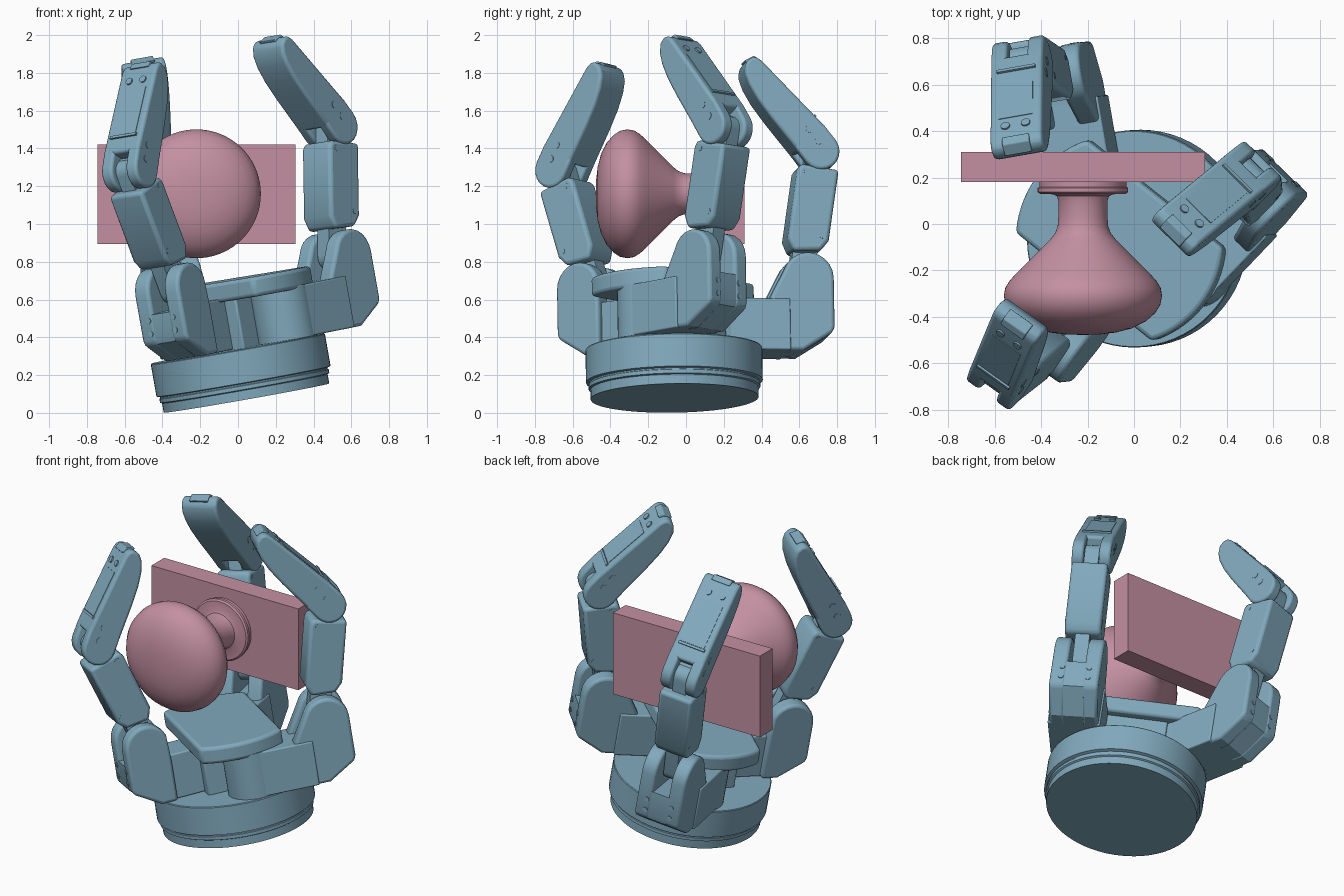
import bpy, bmesh, math
from mathutils import Matrix, Vector

if "Cube" in bpy.data.objects:
    bpy.data.objects.remove(bpy.data.objects["Cube"])

def material(name, rgb):
    m = bpy.data.materials.new(name)
    m.diffuse_color = (*rgb, 1)
    m.use_nodes = True
    m.node_tree.nodes["Principled BSDF"].inputs["Base Color"].default_value = m.diffuse_color
    return m

BLUE = material("blue_grey", (0.22, 0.40, 0.51))
PINK = material("dusty_pink", (0.55, 0.28, 0.36))
T, R = Matrix.Translation, Matrix.Rotation

def finish(bm, name, frame, mat, bevel=0.0, segs=3):
    bmesh.ops.recalc_face_normals(bm, faces=bm.faces)
    me = bpy.data.meshes.new(name)
    bm.to_mesh(me)
    bm.free()
    me.materials.append(mat)
    ob = bpy.data.objects.new(name, me)
    bpy.context.collection.objects.link(ob)
    ob.matrix_world = frame
    bpy.ops.object.select_all(action='DESELECT')
    ob.select_set(True)
    bpy.context.view_layer.objects.active = ob
    bpy.ops.object.shade_smooth_by_angle(angle=math.radians(32))
    if bevel:
        b = ob.modifiers.new("Bevel", 'BEVEL')
        b.width, b.segments, b.limit_method = bevel, segs, 'ANGLE'
        b.angle_limit = math.radians(35)
    return ob

def prism(name, pts, width, frame, mat=BLUE, bevel=0.0, y=0.0):
    """Profile in local x-z, extruded along local y about y."""
    bm = bmesh.new()
    f = bm.faces.new([bm.verts.new((a, y - width / 2, b)) for a, b in pts])
    new = bmesh.ops.extrude_face_region(bm, geom=[f])['geom']
    bmesh.ops.translate(bm, verts=[v for v in new if isinstance(v, bmesh.types.BMVert)],
                        vec=(0, width, 0))
    return finish(bm, name, frame, mat, bevel)

def lathe(name, prof, frame, mat=BLUE, n=64):
    """(radius, height) profile spun round local z; zero radius closes it."""
    bm = bmesh.new()
    vs = [bm.verts.new((r, 0, h)) for r, h in prof]
    es = [bm.edges.new(p) for p in zip(vs, vs[1:])]
    bmesh.ops.spin(bm, geom=vs + es, cent=(0, 0, 0), axis=(0, 0, 1),
                   angle=2 * math.pi, steps=n)
    bmesh.ops.remove_doubles(bm, verts=bm.verts, dist=1e-4)
    return finish(bm, name, frame, mat)

def arc(cx, cy, r, a0, a1, n=10):
    return [(cx + r * math.cos(math.radians(a0 + (a1 - a0) * i / n)),
             cy + r * math.sin(math.radians(a0 + (a1 - a0) * i / n))) for i in range(n + 1)]

def rect(x0, x1, z0, z1):
    return [(x0, z0), (x1, z0), (x1, z1), (x0, z1)]

def pin(name, x, z, half, frame, r=0.016):
    lathe(name, [(0, -half), (r, -half), (r, half), (0, half)],
          frame @ T((x, 0, z)) @ R(math.pi / 2, 4, 'X'), n=16)

# Whole hand leans 10 degrees towards -x and slightly towards -y
HAND = T((0.045, -0.06, 0.0785)) @ R(math.radians(1), 4, 'X') @ R(math.radians(-10), 4, 'Y')

# Wrist base with stepped rings
lathe("wrist_base", [(0, 0), (.445, 0), (.445, .05), (.455, .055), (.455, .075), (.45, .078),
                     (.45, .085), (.468, .09), (.468, .262), (.464, .267), (0, .267)], HAND)

# Palm plate with round ends, on a central block
PALM = HAND @ R(math.radians(142), 4, 'Z')
plate = arc(0, 0, .455, -34, 34, 14) + arc(0, 0, .455, 146, 214, 14)
prism("palm_plate", plate, .105, PALM @ T((0, 0, .58)) @ R(math.pi / 2, 4, 'X'), bevel=.02)
prism("palm_block", rect(-.2, .2, .26, .54), .40, PALM, bevel=.01)

def finger(tag, pivot, heading, lean, curl, joint, fixed=False):
    base = HAND @ T((*pivot, 0)) @ R(math.radians(heading), 4, 'Z')
    d = joint - .67
    # knuckle housing: pivot arm, two cheeks, filled lower part
    if not fixed:
        lathe(tag + "_pivot", [(0, .268), (.16, .268), (.16, .545), (0, .545)], base, n=40)
    prism(tag + "_arm", rect(0, .36, .27, .545), .22 if fixed else .31, base, bevel=.008)
    inner = .33 if fixed else .25
    cheek = [(inner, .27), (.43, .27), (.59, .37), (.6, .40)] + \
        arc(.465, .665 + d, .135, 0, 160) + [(inner, .54)]
    for s in (-1, 1):
        prism(tag + "_cheek", cheek, .095, base, bevel=.018, y=s * .0975)
    prism(tag + "_housing_core", [(inner, .27), (.43, .27), (.588, .372), (.597, .40),
                                  (.597, .56 + d), (inner, .54)], .12, base)
    for x, z in ((.58, .43), (.58, .50)):
        for s in (-.08, .08):
            lathe(tag + "_housing_screw", [(0, 0), (.015, 0), (.015, .024), (0, .024)],
                  base @ T((x, s, z)) @ R(math.pi / 2, 4, 'Y'), n=14)
    # middle segment: thin link with a block round it
    mid = base @ T((.44, 0, joint)) @ R(math.radians(lean), 4, 'Y')
    prism(tag + "_link", arc(0, 0, .065, 180, 360) + arc(0, .69, .065, 0, 180), .085, mid)
    block = [(-.07, .135), (.075, .16), (.11, .22), (.11, .605), (-.095, .605), (-.11, .57), (-.11, .2)]
    prism(tag + "_middle", block, .215, mid, bevel=.02)
    pin(tag + "_middle_pin", .07, .24, .109, mid)
    pin(tag + "_middle_pin", -.06, .565, .109, mid)
    # fingertip segment
    tip = mid @ T((0, 0, .69)) @ R(math.radians(curl), 4, 'Y')
    pad = [(.098, .07), (.098, .1), (.042, .57), (.03, .605), (0, .62), (-.04, .61), (-.072, .57),
           (-.092, .51), (-.104, .42), (-.106, .3), (-.1, .07)]
    slot_end = arc(0, 0, .1, 180, 360) + [(.098, .11), (-.1, .11)]
    for s in (-1, 1):
        prism(tag + "_tip_fork", slot_end, .07, tip, bevel=.015, y=s * .08)
    prism(tag + "_tip", pad, .23, tip, bevel=.026)
    # nail cap, back rib and screws
    prism(tag + "_nail", [(.05, .58), (.035, .618), (-.02, .628), (-.02, .6)], .12, tip, bevel=.005)
    back = tip @ T((.098, 0, .1)) @ R(math.atan2(-.056, .47), 4, 'Y')
    prism(tag + "_back_panel", rect(-.01, .003, .08, .36), .15, back)
    prism(tag + "_back_rib", rect(-.01, .01, .06, .075), .17, back)
    for s in (-.045, .045):
        lathe(tag + "_tip_screw", [(0, 0), (.02, 0), (.02, .008), (0, .008)],
              back @ T((0, s, .41)) @ R(math.pi / 2, 4, 'Y'), n=14)
    pin(tag + "_tip_pin", .02, .05, .1175, tip, .02)
    pin(tag + "_tip_pin", .02, .13, .1175, tip, .02)

finger("front_finger", (-.028, -.045), 235, 17.5, -47, .64, True)
finger("right_finger", (.27, -.135), 46, 13, -46, .655)
finger("back_finger", (-.2, .24), 100, 9, -46, .668)

# Door knob: axis runs along y, front at -y
KNOB = T((-.22, 0, 1.16)) @ R(-math.pi / 2, 4, 'X')
lathe("knob", [(0, -.478), (.07, -.476), (.14, -.468), (.21, -.45), (.27, -.42), (.31, -.385),
               (.333, -.35), (.341, -.31), (.335, -.275), (.315, -.243), (.285, -.21), (.14, -.065),
               (.12, -.04), (.109, -.01), (.106, .03), (.106, .10), (.112, .12), (.13, .128),
               (.185, .13), (.195, .138), (.195, .155), (.188, .16), (.188, .185), (0, .185)],
      KNOB, PINK, 72)

# Slab behind the knob
prism("door_slab", rect(-.745, .305, .895, 1.42), .13, Matrix(), PINK, y=.245)
